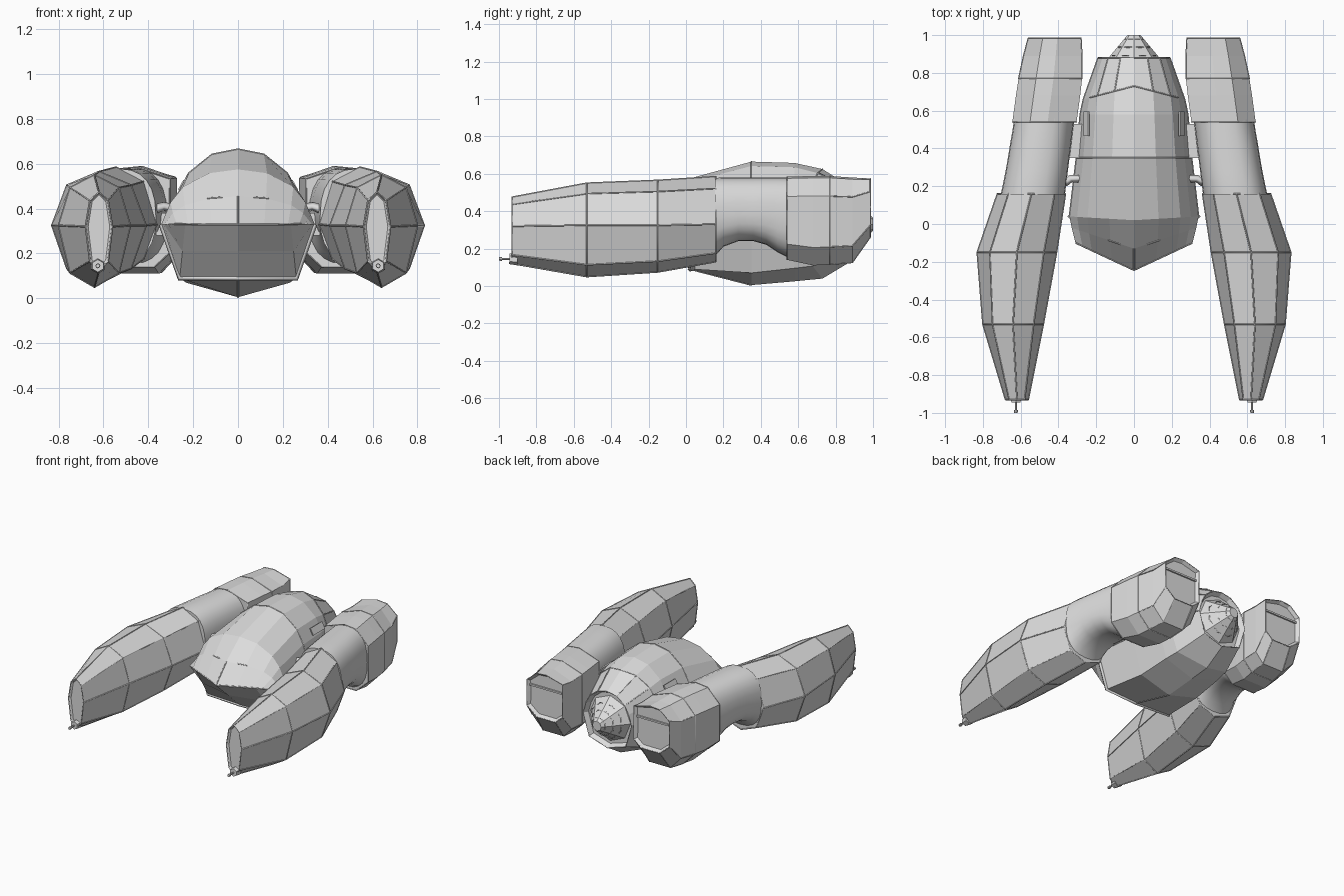
import bpy, bmesh, math
from mathutils import Vector

cube = bpy.data.objects.get("Cube")
if cube:
    bpy.data.objects.remove(cube, do_unlink=True)

HULL = bpy.data.materials.new("hull grey")
HULL.use_nodes = True
HULL.diffuse_color = (0.72, 0.72, 0.72, 1)
HULL.node_tree.nodes["Principled BSDF"].inputs["Base Color"].default_value = HULL.diffuse_color


def finish(name, bm, mirror=False, smooth=False):
    bmesh.ops.recalc_face_normals(bm, faces=bm.faces)
    mesh = bpy.data.meshes.new(name)
    bm.to_mesh(mesh)
    bm.free()
    obj = bpy.data.objects.new(name, mesh)
    bpy.context.collection.objects.link(obj)
    mesh.materials.append(HULL)
    if smooth:
        for p in mesh.polygons:
            p.use_smooth = len(p.vertices) == 4
    if mirror:
        mod = obj.modifiers.new("mirror", 'MIRROR')
        mod.use_mirror_merge = False


def ring(shape, y, cx, hw, mid, up, down, chevron=0):
    """Cross-section scaled from a unit outline; chevron pulls its centre forward."""
    return [Vector((cx + fx * hw, y - chevron * (1 - abs(fx)),
                    mid + fz * (up if fz > 0 else down))) for fx, fz in shape]


def loft(name, rings, mirror=False, smooth=False, insets=()):
    """Skin the rings, cap the ends, then recess the chosen end caps."""
    bm = bmesh.new()
    rows = [[bm.verts.new(p) for p in r] for r in rings]
    for a, b in zip(rows, rows[1:]):
        for i in range(len(a)):
            j = (i + 1) % len(a)
            bm.faces.new((a[i], a[j], b[j], b[i]))
    caps = {0: bm.faces.new(rows[0]), -1: bm.faces.new(rows[-1])}
    bmesh.ops.recalc_face_normals(bm, faces=bm.faces)
    for end, thickness, depth in insets:
        bmesh.ops.inset_individual(bm, faces=[caps[end]], thickness=thickness, depth=depth)
    finish(name, bm, mirror, smooth)


def tubes(name, lines, radius, mirror=False):
    """Thin strips along polylines; each line is (points, closed)."""
    cu = bpy.data.curves.new(name, 'CURVE')
    cu.dimensions = '3D'
    cu.bevel_depth = radius
    cu.bevel_resolution = 0
    cu.use_fill_caps = True
    for pts, closed in lines:
        for s in ((1, -1) if mirror else (1,)):
            sp = cu.splines.new('POLY')
            sp.points.add(len(pts) - 1)
            for p, q in zip(sp.points, pts):
                p.co = (s * q[0], q[1], q[2], 1)
            sp.use_cyclic_u = closed
    cu.materials.append(HULL)
    obj = bpy.data.objects.new(name, cu)
    bpy.context.collection.objects.link(obj)


def rails(rings, indices):
    return [([r[i] for r in rings], False) for i in indices]


def rod(name, a, b, r1, r2, sides, mirror=False):
    a, b = Vector(a), Vector(b)
    bm = bmesh.new()
    bmesh.ops.create_cone(bm, cap_ends=True, segments=sides, radius1=r1, radius2=r2,
                          depth=(b - a).length)
    bmesh.ops.rotate(bm, verts=bm.verts, matrix=(b - a).to_track_quat('Z', 'Y').to_matrix())
    bmesh.ops.translate(bm, verts=bm.verts, vec=(a + b) / 2)
    finish(name, bm, mirror)


def box(name, centre, size, tilt=0):
    bm = bmesh.new()
    bmesh.ops.create_cube(bm, size=1)
    bmesh.ops.scale(bm, verts=bm.verts, vec=size)
    for v in bm.verts:
        x, y, z = v.co
        v.co = (x * math.cos(tilt) + z * math.sin(tilt) + centre[0], y + centre[1],
                z * math.cos(tilt) - x * math.sin(tilt) + centre[2])
    finish(name, bm, mirror=True)


# Unit outlines
POINTED = [(0, 1), (.68, .75), (1, 0), (.68, -.77), (0, -1), (-.68, -.77), (-1, 0), (-.68, .75)]
ENGINE = [(.45, .96), (1, .55), (1, 0), (1, -.6), (.45, -1), (-.6, -1), (-1, -.7), (-1, 0),
          (-1, .78), (-.1, 1)]
ROUND = [(math.copysign(abs(math.cos(t)) ** .8, math.cos(t)),
          math.copysign(abs(math.sin(t)) ** .8, math.sin(t)))
         for t in (math.tau * i / 24 for i in range(24))]
half = [(1, 0), (.88, .4), (.72, .68), (.38, .93)]
DOME = half + [(0, 1)] + [(-x, z) for x, z in reversed(half)] + [(-.76, -.77), (0, -1), (.76, -.77)]

# Forward pods
pod = [ring(POINTED, *s) for s in (
    (-.93, .62, .06, .32, .155, .2), (-.53, .64, .16, .325, .225, .275),
    (-.15, .62, .21, .325, .24, .25), (.16, .543, .18, .33, .255, .2))]
loft("forward_pod", pod, mirror=True, insets=[(0, .012, -.012)])
tubes("forward_pod_seams", [(r, True) for r in pod] + rails(pod, range(8)), .004, True)

# Probe on each pod nose
rod("probe_base", (.625, -.9, .145), (.625, -.945, .145), .035, .028, 6, True)
rod("probe", (.625, -.94, .145), (.625, -.99, .145), .006, .006, 8, True)
rod("probe_tip", (.625, -.985, .145), (.625, -1, .145), .011, .009, 8, True)

# Smooth arms with an arched underside
arm = [ring(ROUND, *s) for s in (
    (.155, .536, .17, .36, .218, .2), (.2, .528, .168, .37, .21, .16), (.28, .515, .165, .38, .2, .14),
    (.36, .503, .163, .38, .2, .14), (.43, .493, .162, .38, .2, .16), (.49, .484, .16, .37, .21, .19),
    (.56, .474, .16, .36, .22, .215))]
loft("arm", arm, mirror=True, smooth=True)

# Rear engines
engine = [ring(ENGINE, *s) for s in (
    (.54, .474, .17, .35, .235, .21), (.68, .455, .17, .35, .238, .24), (.77, .443, .168, .35, .238, .235),
    (.89, .43, .155, .35, .23, .225), (.985, .42, .14, .42, .155, .16))]
loft("rear_engine", engine, mirror=True, insets=[(-1, .018, -.02)])
tubes("rear_engine_seams", [(engine[0], True), (engine[2], True), (engine[-1], True)]
      + rails(engine[2:], (1, 3, 4, 5, 6, 8)), .003, True)
box("exhaust_bar", (.42, .97, .47), (.25, .012, .012))

# Central hull with an overhanging pointed brow
hull = [ring(DOME, *s) for s in (
    (-.1, 0, .31, .33, .003, .003, .145), (-.02, 0, .33, .33, .125, .11, .11),
    (.04, 0, .342, .33, .245, .255, .02), (.35, 0, .305, .33, .335, .325),
    (.58, 0, .285, .33, .328, .305), (.66, 0, .268, .33, .295, .29, -.07),
    (.88, 0, .19, .33, .2, .2))]
for i in (9, 10, 11):                       # level lower lip
    hull[1][i] = hull[0][i].lerp(hull[2][i], .5)
    hull[1][i].z = .21
    hull[2][i].z = .09
    hull[3][i].z = .07 if i != 10 else .005
loft("central_hull", hull, insets=[(-1, .02, -.03)])
tubes("hull_seams", [(hull[-1], True), (hull[3][:9], False), (hull[5][1:8], False),
                     (hull[0][:9], False), ([hull[0][4], hull[1][4]], False)]
      + rails(hull[2:], (0, 8)) + rails(hull[5:], (2, 3, 5, 6)) + rails(hull[2:4], (10,)), .004)
tubes("lower_lip", [([hull[2][i] for i in (8, 9, 10, 11, 0)], False)], .012)

# Ribbed tail cone
rod("tail_cone", (0, .85, .33), (0, 1, .33), .16, .035, 8)
for k in range(1, 4):
    t = k / 3.5
    r = .16 - .125 * t
    circle = [(r * math.cos(math.tau * (i + .5) / 8), .85 + .15 * t,
               .33 + r * math.sin(math.tau * (i + .5) / 8)) for i in range(8)]
    tubes("tail_rib", [(circle, True)], .003)

# Struts joining hull and arms
box("pylon", (.315, .44, .33), (.1, .18, .1))
tubes("upper_pipe", [([(.28, .24, .4), (.335, .24, .41), (.36, .22, .4), (.4, .22, .38)], False)],
      .02, True)

# Side plates and brow slots
box("side_plate", (.252, .53, .505), (.008, .13, .05), -.5)
left, middle = hull[1][3], hull[1][4]
tubes("brow_slots", [([middle.lerp(left, .55), middle.lerp(left, 1.1)], False)], .004, True)
